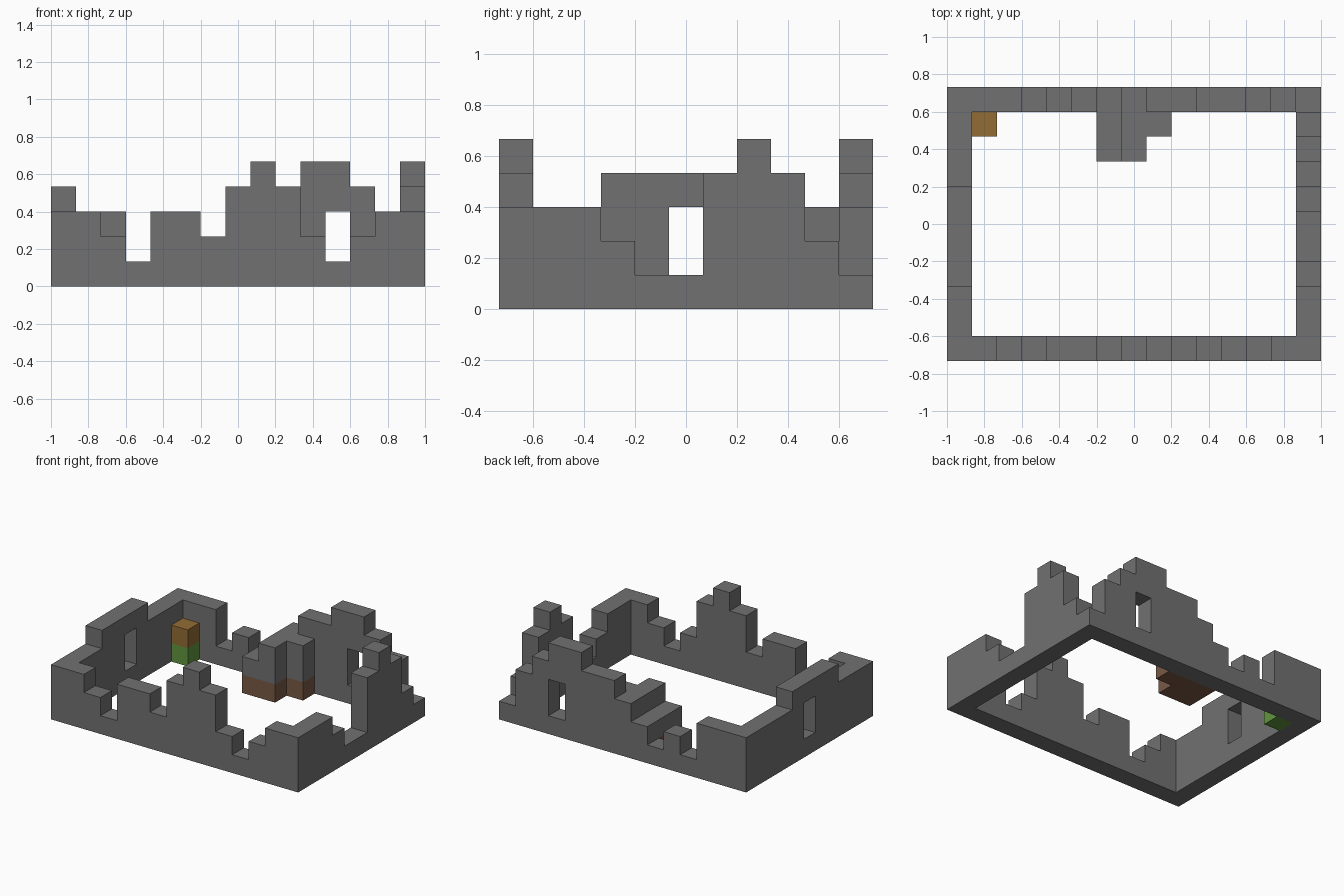
import bpy
import bmesh
from math import radians
from mathutils import Vector

cube = bpy.data.objects.get("Cube")
if cube:
    bpy.data.objects.remove(cube, do_unlink=True)

COLS, ROWS = 15, 11          # footprint in blocks
U = 2 / COLS                 # block size


def material(name, rgb):
    mat = bpy.data.materials.new(name)
    mat.use_nodes = True
    colour = (*rgb, 1)
    mat.diffuse_color = colour
    mat.node_tree.nodes["Principled BSDF"].inputs["Base Color"].default_value = colour
    return mat


stone = material("grey stone", (0.165, 0.165, 0.165))
earth = material("brown earth", (0.19, 0.10, 0.06))
leaf = material("leaf green", (0.12, 0.30, 0.05))
wood = material("ochre wood", (0.29, 0.15, 0.035))


def block_part(name, cells, mat):
    """Skin a set of unit blocks, keeping only its outer faces."""
    bm = bmesh.new()
    for cell in cells:
        for axis in range(3):
            for side in (0, 1):
                near = list(cell)
                near[axis] += 2 * side - 1
                if tuple(near) in cells:
                    continue
                corners = []
                for a, b in ((0, 0), (1, 0), (1, 1), (0, 1)):
                    p = Vector(cell)
                    p[axis] += side
                    p[(axis + 1) % 3] += a
                    p[(axis + 2) % 3] += b
                    p -= Vector((COLS / 2, ROWS / 2, 0))
                    corners.append(bm.verts.new(p * U))
                if not side:
                    corners.reverse()
                bm.faces.new(corners)
    bmesh.ops.remove_doubles(bm, verts=bm.verts, dist=U / 100)
    bmesh.ops.dissolve_limit(bm, angle_limit=radians(1), verts=bm.verts, edges=bm.edges)
    bmesh.ops.recalc_face_normals(bm, faces=bm.faces)
    mesh = bpy.data.meshes.new(name)
    bm.to_mesh(mesh)
    bm.free()
    mesh.materials.append(mat)
    obj = bpy.data.objects.new(name, mesh)
    bpy.context.collection.objects.link(obj)
    return obj


def wall(name, heights, place, window=None):
    """Crumbled wall from column heights, with an optional two-block window."""
    cells = {(*place(n), k) for n, h in enumerate(heights) for k in range(h)
             if not (n == window and k in (1, 2))}
    block_part(name, cells, stone)


# Outer walls: front and back run the full width, the sides fit between them
wall("front_wall", [3, 3, 2, 1, 3, 3, 2, 4, 5, 4, 2, 1, 2, 3, 3],
     lambda n: (n, 0))
wall("back_wall", [3, 3, 3, 1, 2, 1, 2, 3, 4, 4, 5, 5, 4, 3, 1],
     lambda n: (n, ROWS - 1), window=11)
wall("left_side_wall", [3, 3, 2, 1, 1, 4, 5, 4, 2],
     lambda n: (COLS - 1, n + 1))
wall("right_side_wall", [3, 3, 4, 4, 4, 4, 3, 3, 3],
     lambda n: (0, n + 1), window=4)

# Stepped stone pile on an earth footing, against the back wall
pile = {(6, 8): 2, (6, 9): 2, (7, 8): 3, (7, 9): 3, (8, 9): 3}
block_part("pile_footing", {(*p, 0) for p in pile}, earth)
block_part("stone_pile", {(*p, k) for p, h in pile.items() for k in range(1, h)}, stone)

# Corner post: wooden block on a green base
block_part("post_base", {(1, 9, 0)}, leaf)
block_part("post_top", {(1, 9, 1)}, wood)
